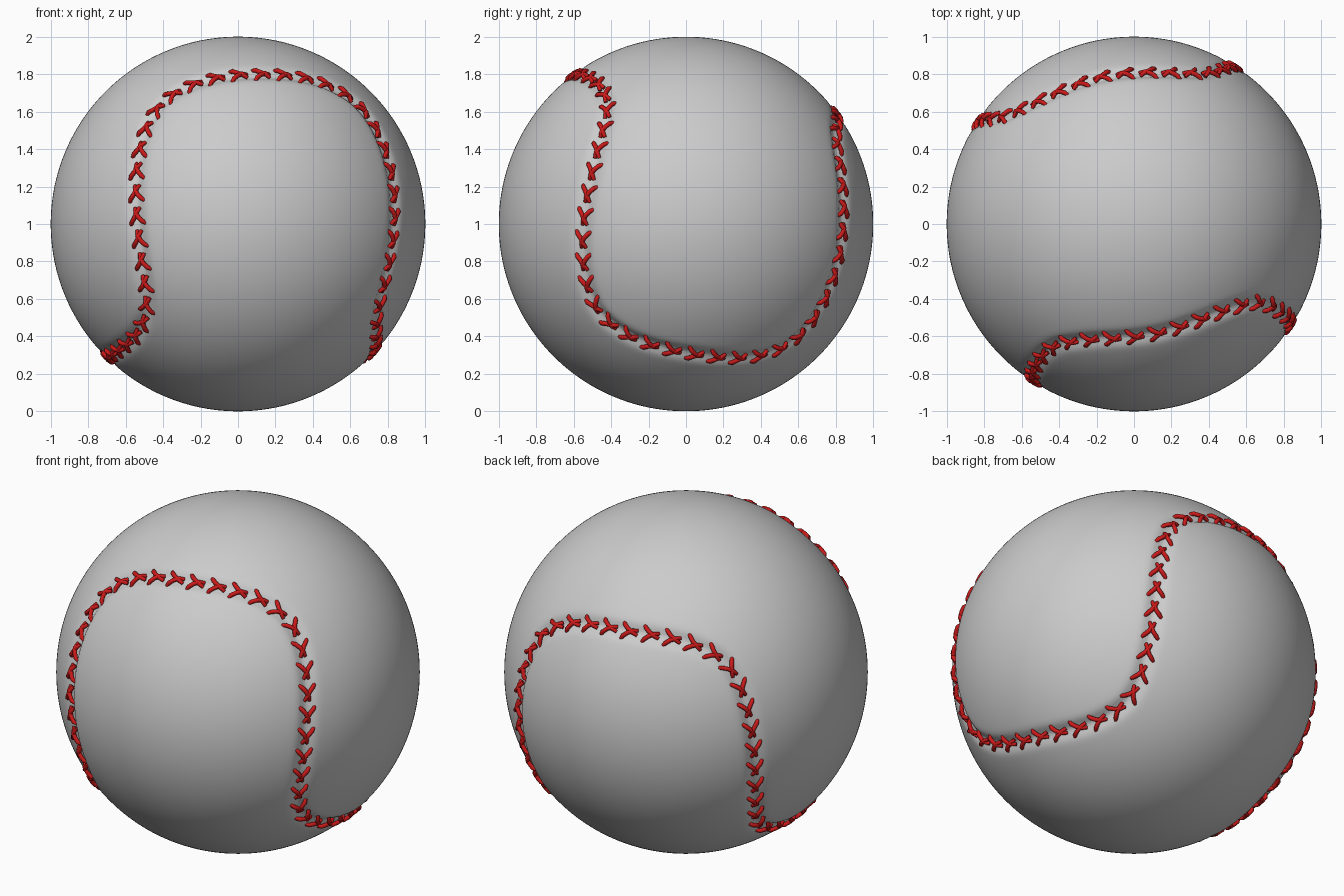
import bpy, bmesh, math
from mathutils import Vector, kdtree

if "Cube" in bpy.data.objects:
    bpy.data.objects.remove(bpy.data.objects["Cube"])

CENTRE = Vector((0, 0, 1))

# Local frame of the seam: tilted main axis, turned 12 degrees
up = Vector((-0.03, 0.143, 0.99)).normalized()
east = (Vector((1, 0, 0)) - up * up.x).normalized()
north = up.cross(east)

# One eighth of the seam: degrees from the bend's apex, height along the axis
EIGHTH = [(0, .705), (16, .695), (26, .67), (33, .632), (39.5, .568),
          (43, .47), (44.4, .35), (45, .2), (45, 0)]


def on_sphere(angle, h):
    a = math.radians(angle)
    r = math.sqrt(1 - h * h)
    return east * (r * math.cos(a)) + north * (r * math.sin(a)) + up * h


# Four bends, alternately up and down
control = []
for k in range(4):
    sign = 1 if k % 2 == 0 else -1
    apex = -78 + 90 * k
    control += [on_sphere(apex + a, sign * h) for a, h in EIGHTH]
    control += [on_sphere(apex + 90 - a, -sign * h) for a, h in EIGHTH[-2:0:-1]]

# Smooth closed seam path through the control points
seam = []
n = len(control)
STEPS = 14
for i in range(n):
    p0, p1, p2, p3 = (control[(i + j) % n] for j in (-1, 0, 1, 2))
    d = (p2 - p1).length
    m1 = (p2 - p0) * (d / ((p2 - p1).length + (p1 - p0).length))
    m2 = (p3 - p1) * (d / ((p3 - p2).length + (p2 - p1).length))
    for s in range(STEPS):
        t = s / STEPS
        q = (p1 * (2 * t**3 - 3 * t**2 + 1) + m1 * (t**3 - 2 * t**2 + t)
             + p2 * (3 * t**2 - 2 * t**3) + m2 * (t**3 - t**2))
        seam.append(q.normalized())

tree = kdtree.KDTree(len(seam))
for i, p in enumerate(seam):
    tree.insert(p, i)
tree.balance()

# Ball with a soft groove along the seam
bm = bmesh.new()
bmesh.ops.create_icosphere(bm, subdivisions=7, radius=1)
for v in bm.verts:
    p = v.co.normalized()
    d = tree.find(p)[2]
    v.co = CENTRE + p * (1 - 0.024 * math.exp(-(d / 0.038) ** 2))
for f in bm.faces:
    f.smooth = True
mesh = bpy.data.meshes.new("ball")
bm.to_mesh(mesh)
bm.free()
bpy.context.collection.objects.link(bpy.data.objects.new("ball", mesh))

# Evenly spaced stitch positions along the seam
COUNT = 76
lengths = [0]
for i in range(len(seam)):
    lengths.append(lengths[-1] + (seam[(i + 1) % len(seam)] - seam[i]).length)
spots = []
j = 0
for i in range(COUNT):
    target = lengths[-1] * i / COUNT
    while lengths[j + 1] <= target:
        j += 1
    a, b = seam[j], seam[(j + 1) % len(seam)]
    f = (target - lengths[j]) / (lengths[j + 1] - lengths[j])
    tangent = (seam[(j + 3) % len(seam)] - seam[j - 2]).normalized()
    spots.append((a.lerp(b, f).normalized(), tangent))

# Stitches: two crossing threads each, forming a Y
STRAND = [(-.046, -.042, .988, .8), (-.032, -.03, 1.002, 1), (-.012, -.008, 1.004, 1),
          (.004, .02, 1.002, 1), (.014, .046, .986, .8)]  # across, along, radius, thickness
curve = bpy.data.curves.new("stitches", 'CURVE')
curve.dimensions = '3D'
curve.bevel_depth = 0.0125
curve.bevel_resolution = 2
curve.use_fill_caps = True
for p, tangent in spots:
    side = p.cross(tangent).normalized()
    for mirror in (1, -1):
        spline = curve.splines.new('POLY')
        spline.points.add(len(STRAND) - 1)
        spline.use_smooth = True
        for pt, (across, along, r, thick) in zip(spline.points, STRAND):
            co = CENTRE + (p + side * across * mirror + tangent * along).normalized() * r
            pt.co = (*co, 1)
            pt.radius = thick
red = bpy.data.materials.new("red_thread")
red.diffuse_color = (0.6, 0.01, 0.01, 1)
red.use_nodes = True
red.node_tree.nodes["Principled BSDF"].inputs["Base Color"].default_value = red.diffuse_color
curve.materials.append(red)
bpy.context.collection.objects.link(bpy.data.objects.new("stitches", curve))
